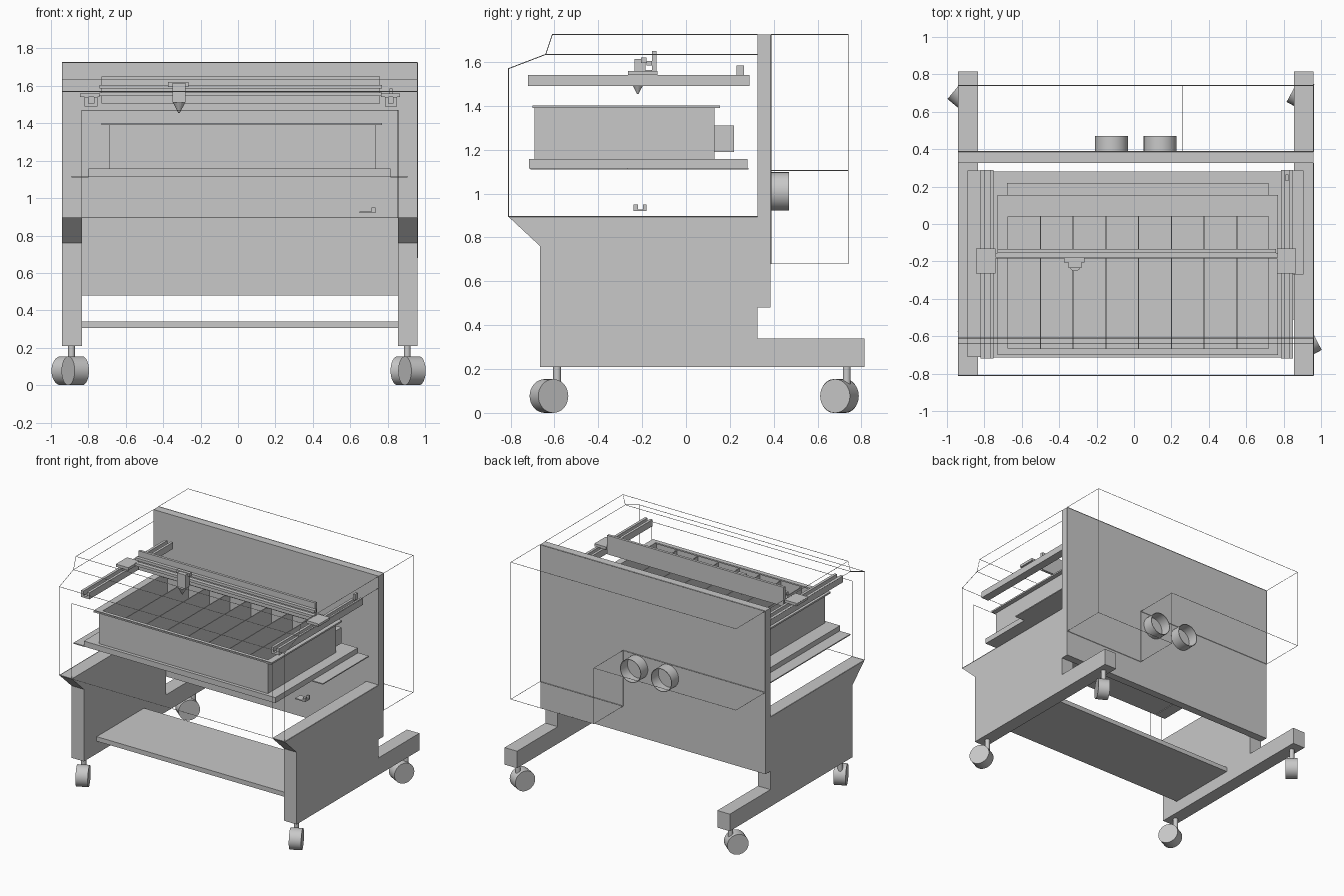
import bpy, bmesh, math
from mathutils import Vector

cube = bpy.data.objects.get("Cube")
if cube:
    bpy.data.objects.remove(cube, do_unlink=True)

# One grey for the whole machine
GREY = bpy.data.materials.new("machine grey")
GREY.use_nodes = True
GREY.diffuse_color = (0.58, 0.58, 0.58, 1)
GREY.node_tree.nodes["Principled BSDF"].inputs["Base Color"].default_value = GREY.diffuse_color


def finish(name, bm, smooth=False):
    bmesh.ops.recalc_face_normals(bm, faces=bm.faces)
    me = bpy.data.meshes.new(name)
    bm.to_mesh(me)
    bm.free()
    me.materials.append(GREY)
    ob = bpy.data.objects.new(name, me)
    bpy.context.collection.objects.link(ob)
    if smooth:
        bpy.context.view_layer.objects.active = ob
        ob.select_set(True)
        bpy.ops.object.shade_smooth_by_angle()
        ob.select_set(False)
    return ob


def add_box(bm, x, y, z):
    vs = bmesh.ops.create_cube(bm, size=1)["verts"]
    for v in vs:
        v.co = Vector([(r[0] + r[1]) / 2 + c * (r[1] - r[0]) for r, c in zip((x, y, z), v.co)])


def boxes(name, *parts):
    bm = bmesh.new()
    for p in parts:
        add_box(bm, *p)
    return finish(name, bm)


def extrude_x(name, profile, x0, x1):
    bm = bmesh.new()
    f = bm.faces.new([bm.verts.new((x0, y, z)) for y, z in profile])
    new = bmesh.ops.extrude_face_region(bm, geom=[f])["geom"]
    for v in new:
        if isinstance(v, bmesh.types.BMVert):
            v.co.x = x1
    # keep the starting cap so the part is closed
    if not f.is_valid:
        bm.faces.new([v for v in bm.verts if v.co.x == x0])
    return finish(name, bm)


def add_rod(bm, a, b, r1, r2=None, sides=32):
    a, b = Vector(a), Vector(b)
    d = b - a
    vs = bmesh.ops.create_cone(bm, cap_ends=True, segments=sides, radius1=r1,
                               radius2=r1 if r2 is None else r2, depth=d.length)["verts"]
    q = d.to_track_quat("Z", "Y")
    for v in vs:
        v.co = q @ v.co + (a + b) / 2


def wires(name, segments):
    bm = bmesh.new()
    for a, b in segments:
        add_rod(bm, a, b, 0.002, sides=4)
    return finish(name, bm)


def path(points, closed=False):
    return list(zip(points, points[1:] + points[:1] if closed else points[1:]))


X0, X1 = -0.94, 0.96        # outer width
I0, I1 = -0.835, 0.855      # inner faces of the side frames

# Side frames with long rear feet
side = [(-0.81, 0.895), (-0.665, 0.76), (-0.665, 0.21), (0.815, 0.21), (0.815, 0.34),
        (0.325, 0.34), (0.325, 0.895)]
extrude_x("right_side_frame", side, X0, I0)
extrude_x("left_side_frame", side, I1, X1)

# Back panel, two duct openings and the open tubes behind them
panel = boxes("back_panel", ((X0, X1), (0.325, 0.385), (0.48, 1.725)))
for x, label in ((-0.12, "right"), (0.14, "left")):
    bm = bmesh.new()
    add_rod(bm, (x, 0.2, 1.01), (x, 0.6, 1.01), 0.086)
    cutter = finish(label + "_duct_cutter", bm)
    cutter.hide_render = True
    cutter.hide_viewport = True
    cutter.display_type = "WIRE"
    cut = panel.modifiers.new(label + " duct hole", "BOOLEAN")
    cut.operation = "DIFFERENCE"
    cut.object = cutter
    cut.solver = "EXACT"

    bm = bmesh.new()
    rings = []
    for r, y in ((0.088, 0.385), (0.088, 0.47), (0.084, 0.47), (0.084, 0.385)):
        rings.append([bm.verts.new((x + r * math.cos(t * math.pi / 16), y,
                                    1.01 + r * math.sin(t * math.pi / 16))) for t in range(32)])
    for a, b in path(rings, True):
        for i in range(32):
            j = (i + 1) % 32
            bm.faces.new((a[i], a[j], b[j], b[i]))
    finish(label + "_exhaust_duct", bm, smooth=True)

# Lower shelf
boxes("lower_shelf", ((I0, I1), (-0.51, 0.06), (0.305, 0.34)))

# Casters: stem and swivelled wheel
for name, x, y, wx, wy, ax in (
        ("front_right", -0.89, -0.588, -0.87, -0.625, (0.89, 0.46, 0)),
        ("front_left", 0.905, -0.588, 0.93, -0.625, (0.89, 0.46, 0)),
        ("rear_right", -0.89, 0.733, -0.915, 0.70, (0.77, -0.64, 0)),
        ("rear_left", 0.905, 0.733, 0.89, 0.70, (0.88, -0.47, 0))):
    bm = bmesh.new()
    add_rod(bm, (x, y, 0.1), (x, y, 0.21), 0.018, sides=16)
    c, d = Vector((wx, wy, 0.077)), Vector(ax).normalized() * 0.043
    add_rod(bm, c - d, c + d, 0.077)
    finish(name + "_caster", bm, smooth=True)

# Bed platform with side flanges
boxes("bed_platform", ((-0.80, 0.815), (-0.715, 0.28), (1.115, 1.157)))
boxes("bed_flanges", ((-0.89, -0.80), (-0.71, 0.285), (1.11, 1.118)),
      ((0.815, 0.905), (-0.27, 0.285), (1.11, 1.118)))

# Cutting tray: open box with walls, rim and dividers
boxes("tray_walls", ((-0.69, 0.735), (-0.69, -0.675), (1.157, 1.4)),
      ((-0.69, 0.735), (0.115, 0.13), (1.157, 1.4)),
      ((-0.69, -0.675), (-0.69, 0.13), (1.157, 1.4)),
      ((0.72, 0.735), (-0.69, 0.13), (1.157, 1.4)),
      ((-0.69, 0.735), (-0.69, 0.13), (1.157, 1.167)))
boxes("tray_rim", ((-0.73, 0.77), (-0.70, -0.665), (1.392, 1.402)),
      ((-0.73, 0.77), (0.04, 0.155), (1.392, 1.402)),
      ((-0.73, -0.675), (-0.70, 0.155), (1.39, 1.402)),
      ((0.72, 0.77), (-0.70, 0.155), (1.39, 1.402)))
boxes("tray_dividers", *[((x - 0.003, x + 0.003), (-0.68, 0.12), (1.167, 1.385))
                         for x in [-0.5 + 0.175 * i for i in range(7)]])
boxes("tray_rear_duct", ((-0.68, 0.72), (0.13, 0.22), (1.19, 1.31)))

# Side rails: open channels, with a belt bracket at the rear
for name, a, b in (("right", -0.82, -0.75), ("left", 0.785, 0.85)):
    boxes(name + "_rail", ((a, b), (-0.72, 0.29), (1.49, 1.505)),
          ((a, a + 0.02), (-0.72, 0.29), (1.49, 1.54)),
          ((b - 0.02, b), (-0.72, 0.29), (1.49, 1.54)))
boxes("belt_bracket", ((0.81, 0.825), (0.23, 0.265), (1.54, 1.585)))

# Moving gantry
boxes("gantry_plate", ((-0.73, 0.76), (-0.155, -0.135), (1.505, 1.65)))
boxes("gantry_rail", ((-0.74, 0.77), (-0.185, -0.155), (1.545, 1.565)),
      ((-0.74, 0.77), (-0.18, -0.155), (1.585, 1.605)))
boxes("gantry_carriages", ((-0.845, -0.74), (-0.265, -0.13), (1.54, 1.56)),
      ((0.765, 0.865), (-0.265, -0.13), (1.54, 1.56)))

# Cutting head with a pointed nozzle
bm = bmesh.new()
add_box(bm, (-0.35, -0.28), (-0.235, -0.185), (1.51, 1.615))
add_box(bm, (-0.375, -0.265), (-0.205, -0.18), (1.595, 1.62))
add_rod(bm, (-0.315, -0.22, 1.455), (-0.315, -0.22, 1.51), 0.004, 0.032, 16)
finish("cutting_head", bm)

# Small latch inside the left frame
boxes("latch", ((0.65, 0.735), (-0.24, -0.18), (0.92, 0.928)),
      ((0.715, 0.735), (-0.24, -0.22), (0.92, 0.95)),
      ((0.715, 0.735), (-0.195, -0.18), (0.92, 0.95)))

# Clear hood, shown by its thin edges
hood = [(0.325, 0.895), (-0.81, 0.895), (-0.81, 1.57), (-0.64, 1.635), (-0.61, 1.725), (0.325, 1.725)]
segs = []
for x in (X0, X1):
    segs += path([(x, y, z) for y, z in hood])
    segs.append(((x, -0.64, 1.635), (x, 0.325, 1.635)))
segs += [((X0, y, z), (X1, y, z)) for y, z in hood[1:5]]
segs += path([(I0, -0.81, 0.895), (I0, -0.81, 1.47), (I1, -0.81, 1.47), (I1, -0.81, 0.895)])
wires("hood_edges", segs)

# Clear rear housing with a cut-out corner, shown by its thin edges
rear = [(X0, 1.725), (X1, 1.725), (X1, 0.68), (0.26, 0.68), (0.26, 1.105), (X0, 1.105)]
segs = []
for y in (0.387, 0.74):
    segs += path([(x, y, z) for x, z in rear], True)
segs += [((x, 0.387, z), (x, 0.74, z)) for x, z in rear]
wires("rear_housing_edges", segs)
